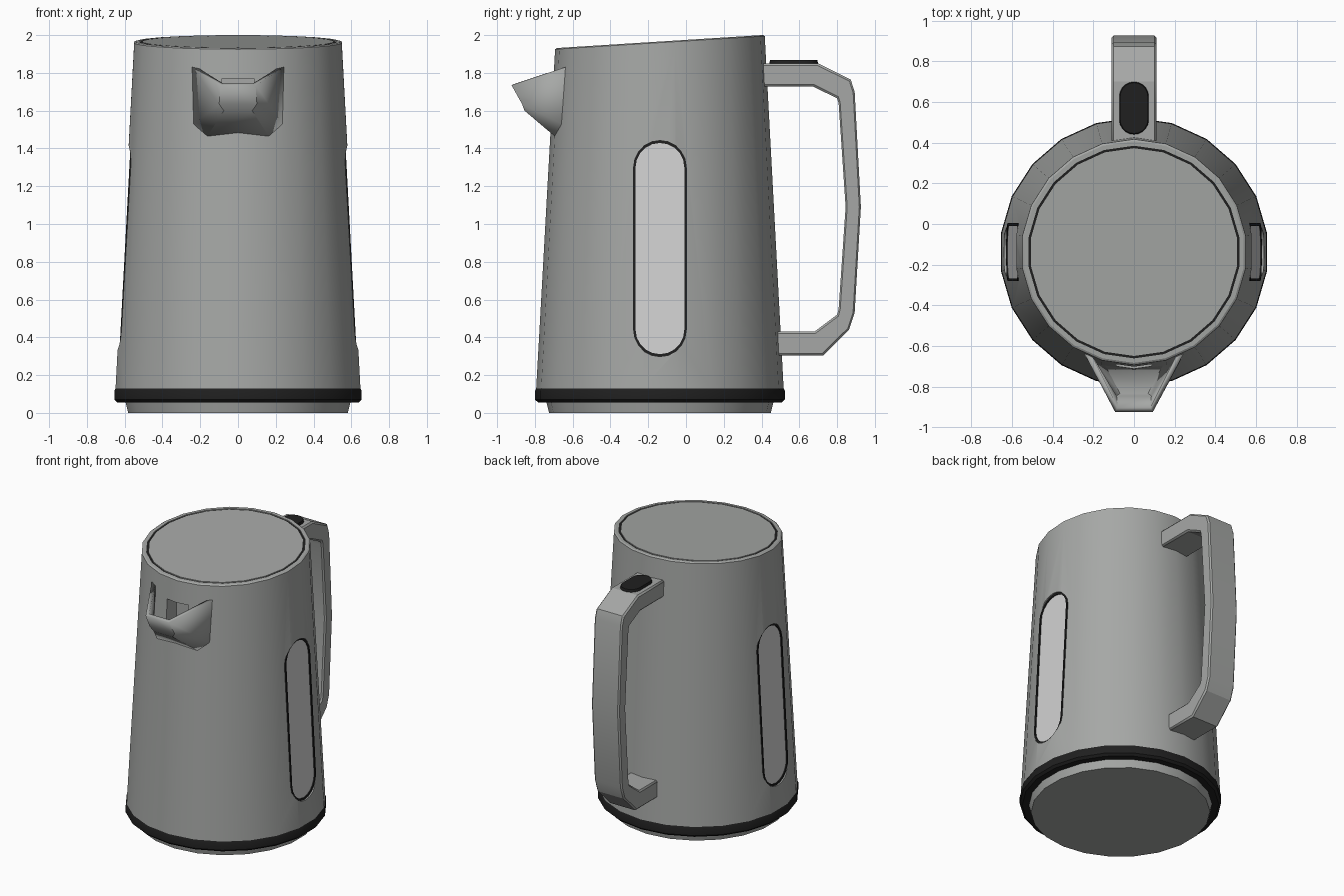
import bpy, bmesh, math

if "Cube" in bpy.data.objects:
    bpy.data.objects.remove(bpy.data.objects["Cube"])

CY, N = -0.138, 22          # body axis and number of sides
TILT = 0.063                # slope of the top rim


def material(name, c):
    m = bpy.data.materials.new(name)
    m.diffuse_color = (c[0], c[1], c[2], 1)
    m.use_nodes = True
    m.node_tree.nodes["Principled BSDF"].inputs["Base Color"].default_value = m.diffuse_color
    return m


STEEL = material("steel_gray", (0.38, 0.39, 0.38))
BLACK = material("soft_black", (0.014, 0.014, 0.014))
PANE = material("pale_window", (0.64, 0.64, 0.64))


def make(name, verts, faces, mat, recalc=True, smooth=30):
    me = bpy.data.meshes.new(name)
    me.from_pydata(verts, [], faces)
    if recalc:
        bm = bmesh.new()
        bm.from_mesh(me)
        bmesh.ops.recalc_face_normals(bm, faces=bm.faces)
        bm.to_mesh(me)
        bm.free()
    ob = bpy.data.objects.new(name, me)
    bpy.context.collection.objects.link(ob)
    me.materials.append(mat)
    me.shade_smooth()
    me.set_sharp_from_angle(angle=math.radians(smooth))
    return ob


def lathe(name, profile, mat, closed=False):
    """Revolve (radius, z, tilt) points; ends are capped unless closed into a ring."""
    verts, faces = [], []
    for r, z, t in profile:
        for k in range(N):
            a = math.pi / 2 + 2 * math.pi * k / N
            y = r * math.sin(a)
            verts.append((r * math.cos(a), CY + y, z + t * y))
    m = len(profile)
    for i in range(m if closed else m - 1):
        p, q = i * N, (i + 1) % m * N
        faces += [(p + k, p + (k + 1) % N, q + (k + 1) % N, q + k) for k in range(N)]
    if not closed:
        faces += [tuple(range(N)), tuple(range((m - 1) * N, m * N))]
    return make(name, verts, faces, mat)


def stadium(half_w, half_h, seg=10):
    """Outline of an upright slot, centred on the origin."""
    pts = []
    for s in (1, -1):
        for i in range(seg + 1):
            a = math.pi * i / seg + (0 if s > 0 else math.pi)
            pts.append((half_w * math.cos(a), s * (half_h - half_w) + half_w * math.sin(a)))
    return pts


def prism(name, loop_a, loop_b, mat):
    n = len(loop_a)
    faces = [tuple(range(n)), tuple(range(n, 2 * n))]
    faces += [(i, (i + 1) % n, n + (i + 1) % n, n + i) for i in range(n)]
    return make(name, loop_a + loop_b, faces, mat)


def cut(ob, cutter):
    mod = ob.modifiers.new("cut", 'BOOLEAN')
    mod.operation, mod.solver, mod.object = 'DIFFERENCE', 'EXACT', cutter
    bpy.context.view_layer.objects.active = ob
    bpy.ops.object.modifier_apply(modifier=mod.name)
    bpy.data.objects.remove(cutter)


def side_x(z):
    """Half width of the flat side of the tapered body."""
    return (0.655 - 0.1 * (z - 0.13) / 1.835) * math.cos(math.pi / N)


def on_side(outline, sign, depth):
    return [(sign * (side_x(0.87 + v) - depth), CY + u, 0.87 + v) for u, v in outline]


# Body, base and lid
body = lathe("body", [(0.655, 0.13, 0), (0.555, 1.96, TILT), (0.545, 1.966, TILT),
                      (0.523, 1.966, TILT), (0.523, 1.935, TILT)], STEEL)
lathe("base_foot", [(0.587, 0, 0), (0.602, 0.06, 0)], STEEL)
lathe("base_band", [(0.59, 0.055, 0), (0.645, 0.055, 0), (0.661, 0.07, 0), (0.661, 0.118, 0),
                    (0.652, 0.136, 0), (0.59, 0.136, 0)], BLACK, closed=True)
lathe("lid_seal", [(0.523, 1.93, TILT), (0.523, 1.959, TILT), (0.508, 1.959, TILT),
                   (0.508, 1.93, TILT)], BLACK, closed=True)
lathe("lid", [(0.511, 1.93, TILT), (0.511, 1.966, TILT)], STEEL)

# Water windows on both sides: recess, frame ring and pane
outer, inner = stadium(0.142, 0.572), stadium(0.129, 0.559)
for side, s in (("right", 1), ("left", -1)):
    cut(body, prism("cutter", on_side(outer, s, -0.1), on_side(outer, s, 0.04), STEEL))
    loops = [on_side(outer, s, 0.041), on_side(outer, s, 0.010),
             on_side(inner, s, 0.010), on_side(inner, s, 0.041)]
    n = len(outer)
    faces = [(j * n + i, j * n + (i + 1) % n, (j + 1) % 4 * n + (i + 1) % n, (j + 1) % 4 * n + i)
             for j in range(4) for i in range(n)]
    make(side + "_window_frame", sum(loops, []), faces, BLACK)
    prism(side + "_window_pane", on_side(inner, s, 0.017), on_side(inner, s, 0.041), PANE)

# Pouring hole behind the spout
hole = [(-0.085, 1.58), (0.085, 1.58), (0.085, 1.77), (-0.085, 1.77)]
cut(body, prism("cutter", [(x, -0.9, z) for x, z in hole], [(x, -0.58, z) for x, z in hole], STEEL))
body.data.shade_smooth()
body.data.set_sharp_from_angle(angle=math.radians(30))

# Spout: open channel lofted from the body to the lip
root = [(-0.243, -0.64, 1.83), (-0.235, -0.66, 1.53), (-0.165, -0.69, 1.46)]
lip = [(-0.093, -0.924, 1.735), (-0.10, -0.868, 1.635), (-0.075, -0.855, 1.60)]
root, lip = [p + [(-x, y, z) for x, y, z in reversed(p)] for p in (root, lip)]
faces = [(i, i + 1, i + 7, i + 6) for i in range(5)] + [(6, 7, 10, 11), (7, 8, 9, 10)]
spout = make("spout", root + lip, faces, STEEL, recalc=False)
mod = spout.modifiers.new("wall", 'SOLIDIFY')
mod.thickness, mod.offset = 0.028, -1

# Handle: side profile given as matching outer and inner points
outside = [(0.40, 1.85), (0.70, 1.85), (0.872, 1.765), (0.893, 1.70), (0.926, 1.09),
           (0.893, 0.53), (0.863, 0.44), (0.725, 0.303), (0.46, 0.303)]
inside = [(0.40, 1.727), (0.675, 1.727), (0.80, 1.665), (0.808, 1.64), (0.845, 1.09),
          (0.808, 0.55), (0.80, 0.52), (0.68, 0.43), (0.46, 0.43)]
n = len(outside)
verts = [(x, y, z) for x in (-0.11, 0.11) for row in (outside, inside) for y, z in row]
faces = [(0, n, 3 * n, 2 * n), (n - 1, 2 * n - 1, 4 * n - 1, 3 * n - 1)]
for i in range(n - 1):
    for a, b in ((0, 1), (1, 3), (3, 2), (2, 0)):
        faces.append((a * n + i, a * n + i + 1, b * n + i + 1, b * n + i))
handle = make("handle", verts, faces, STEEL, smooth=25)
mod = handle.modifiers.new("soft_edges", 'BEVEL')
mod.width, mod.segments, mod.limit_method = 0.01, 1, 'ANGLE'
mod.angle_limit = math.radians(60)

# Lid release button on the handle
prism("lid_button", [(u, 0.57 + v, 1.84) for u, v in stadium(0.075, 0.132)],
      [(u, 0.57 + v, 1.868) for u, v in stadium(0.068, 0.125)], BLACK)
